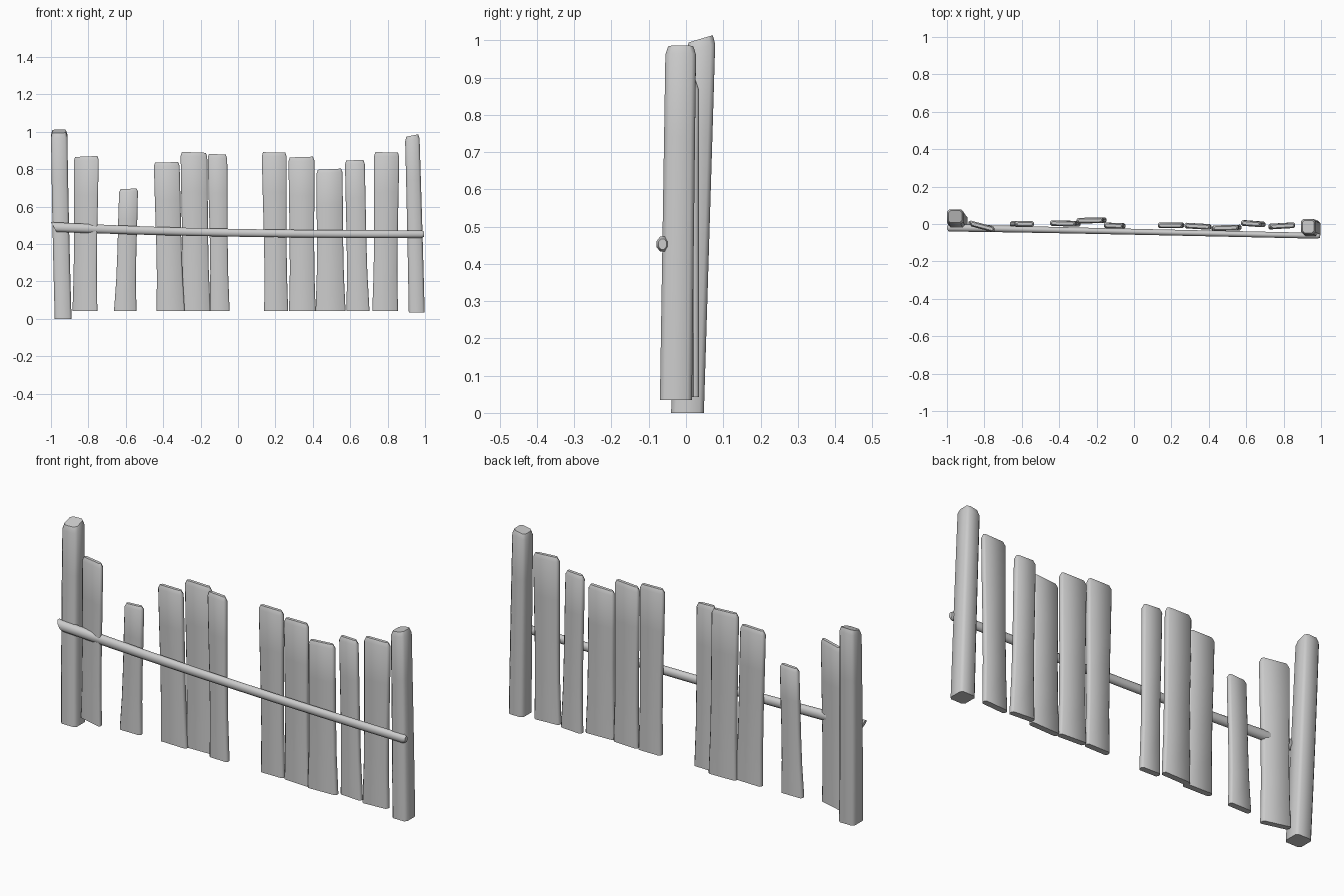
import bpy, bmesh, math

if "Cube" in bpy.data.objects:
    bpy.data.objects.remove(bpy.data.objects["Cube"])


def skin(name, loops):
    """Skin rings of points into a closed, smooth-shaded solid."""
    bm = bmesh.new()
    rings = [[bm.verts.new(p) for p in loop] for loop in loops]
    n = len(rings[0])
    for a, b in zip(rings, rings[1:]):
        for i in range(n):
            j = (i + 1) % n
            bm.faces.new((a[i], a[j], b[j], b[i]))
    bm.faces.new(rings[0][::-1])
    bm.faces.new(rings[-1])
    bmesh.ops.recalc_face_normals(bm, faces=bm.faces)
    me = bpy.data.meshes.new(name)
    bm.to_mesh(me)
    bm.free()
    ob = bpy.data.objects.new(name, me)
    bpy.context.collection.objects.link(ob)
    bpy.ops.object.select_all(action='DESELECT')
    ob.select_set(True)
    bpy.context.view_layer.objects.active = ob
    bpy.ops.object.shade_smooth_by_angle(angle=math.radians(55))
    return ob


def lerp(a, b, t):
    return a + (b - a) * t


def timber(name, left, right, front, back, height, skew=0, slope=(0, 0),
           waist=0, bulge=0, chamfer=.008):
    """Rough timber; each argument pair gives the value at the foot and the top.
    waist narrows the lower half, bulge shifts the middle sideways."""
    loops = []
    steps = (0, .25, .5, .75, .975, 1)
    for t in steps:
        w = waist * math.sin(math.pi * t) * (1 - t) * 1.5
        s = bulge * math.sin(math.pi * t)
        e = .007 if t == 1 else 0
        x0, x1 = lerp(*left, t) + w + s + e, lerp(*right, t) - w + s - e
        y0, y1 = lerp(*front, t) + e, lerp(*back, t) - e
        mx, my = (x0 + x1) / 2, (y0 + y1) / 2
        ring = []
        for sx, sy in ((-1, -1), (1, -1), (1, 1), (-1, 1)):
            cx, cy = (x1 if sx > 0 else x0), (y1 if sy > 0 else y0)
            pair = [(cx - sx * chamfer, cy), (cx, cy - sy * chamfer)]
            ring += pair if sx * sy < 0 else pair[::-1]
        tilt = 1 if t > .9 else 0
        loops.append([(x, y + skew * (x - mx), lerp(*height, t)
                       + tilt * (slope[0] * (x - mx) + slope[1] * (y - my)))
                      for x, y in ring])
    return skin(name, loops)


# End posts, leaning in different directions
timber("left_post", (-.98, -1), (-.89, -.913), (-.04, 0), (.048, .079), (0, 1.003),
       slope=(.03, .3), bulge=-.002, chamfer=.012)
timber("right_post", (.913, .893), (.998, .97), (-.07, -.055), (.016, .027), (.035, .98),
       slope=(.2, 0), bulge=.001, chamfer=.012)

# Planks: foot left, foot right, top left, top right, top height, depth centre, skew
planks = [
    (-.885, -.752, -.878, -.745, .868, -.013, -.27),
    (-.663, -.543, -.635, -.535, .695, 0, 0),
    (-.435, -.285, -.450, -.313, .837, .003, -.03),
    (-.300, -.147, -.307, -.165, .890, .019, .02),
    (-.150, -.045, -.162, -.058, .880, -.009, -.03),
    (.140, .268, .127, .260, .890, -.007, 0),
    (.273, .415, .270, .408, .865, -.012, -.06),
    (.415, .575, .420, .558, .800, -.021, .03),
    (.580, .703, .572, .677, .848, .002, -.08),
    (.718, .855, .728, .862, .890, -.01, .06),
]
for i, (a, b, c, d, top, y, skew) in enumerate(planks, 1):
    timber(f"plank_{i:02d}", (a, c), (b, d), (y - .015,) * 2, (y + .015,) * 2,
           (.043, top), skew, (.05 * math.sin(i), 0), waist=.006)

# Long sagging rail, slightly thicker at its slanted left end
loops = []
count = 9
for k in range(count + 1):
    t = min(k / (count - 1), 1)
    x = lerp(-.985, .98, t) + (.014 if k == count else 0)
    r = .021 + .006 * (1 - t) ** 4
    if k == count:
        r *= .7
    ring = []
    for i in range(8):
        a = math.tau * (i + .5) / 8
        dz = 1.05 * r * math.sin(a)
        ring.append((x - (.55 * dz if k == 0 else 0),
                     lerp(-.02, -.063, t) + .8 * r * math.cos(a),
                     .453 + .038 * (1 - t) ** 2.5 + dz))
    loops.append(ring)
skin("cross_rail", loops)
